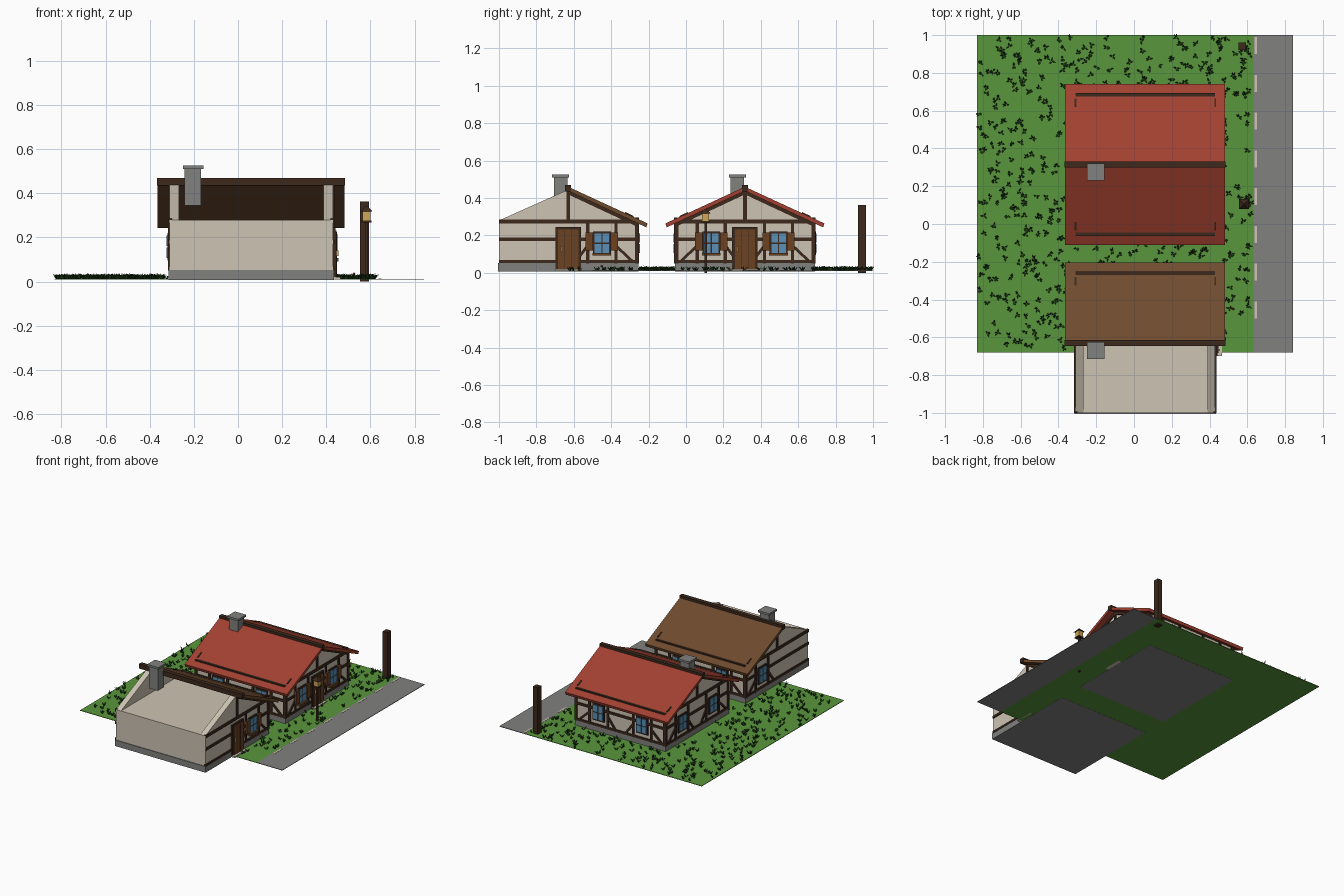
import bpy, bmesh, math, random
from mathutils import Matrix, Vector

cube = bpy.data.objects.get("Cube")
if cube:
    bpy.data.objects.remove(cube)
random.seed(4)


def material(name, *rgb):
    m = bpy.data.materials.new(name)
    m.use_nodes = True
    m.diffuse_color = (*rgb, 1)
    m.node_tree.nodes["Principled BSDF"].inputs["Base Color"].default_value = (*rgb, 1)
    return m


LAWN = material("lawn green", 0.10, 0.305, 0.045)
BLADE = material("dark grass", 0.013, 0.05, 0.008)
STONE = material("stone grey", 0.22, 0.22, 0.215)
PLASTER = material("cream plaster", 0.61, 0.55, 0.45)
TIMBER = material("dark timber", 0.045, 0.022, 0.012)
RED = material("red tile", 0.36, 0.052, 0.03)
BROWN = material("brown tile", 0.158, 0.07, 0.027)
WOOD = material("door wood", 0.15, 0.055, 0.016)
GLASS = material("window blue", 0.10, 0.28, 0.48)
GOLD = material("lantern gold", 0.62, 0.38, 0.10)

parts = {}


def part(name, mat):
    return parts.setdefault(name, (bmesh.new(), mat))[0]


# Axis-aligned box between two corners, optionally moved by a frame
def box(name, mat, x, y, z, frame=Matrix()):
    mid = Vector((sum(x) / 2, sum(y) / 2, sum(z) / 2))
    size = Matrix.Diagonal((x[1] - x[0], y[1] - y[0], z[1] - z[0], 1))
    bmesh.ops.create_cube(part(name, mat), size=1,
                          matrix=frame @ Matrix.Translation(mid) @ size)


# Straight timber lying on a wall, from a to b in (along, up)
def strut(name, frame, a, b, wide=0.02, mat=TIMBER, deep=(0.36, 0.378)):
    du, dz = b[0] - a[0], b[1] - a[1]
    length = math.hypot(du, dz)
    local = Matrix.Translation((a[0], 0, a[1])) @ Matrix.Rotation(-math.atan2(dz, du), 4, "Y")
    box(name, mat, (0, length), deep, (-wide / 2, wide / 2), frame @ local)


# Extrude a (y, z) outline along x
def prism(name, mat, x, outline):
    bm = part(name, mat)
    ends = [[bm.verts.new((px, y, z)) for y, z in outline] for px in x]
    n = len(outline)
    faces = [bm.faces.new(ends[0]), bm.faces.new(ends[1][::-1])]
    for i in range(n):
        j = (i + 1) % n
        faces.append(bm.faces.new((ends[0][i], ends[1][i], ends[1][j], ends[0][j])))
    bmesh.ops.recalc_face_normals(bm, faces=faces)


H = 0.37        # half width of a house
CX = 0.06       # house centre in x
EAVE, APEX = 0.28, 0.445


def window(house, frame, u, shutters):
    box(house + "window_frames", TIMBER, (u - .048, u + .048), (.36, .38), (.095, .22), frame)
    for du in (-.021, .021):
        for z in (.13, .185):
            box(house + "window_panes", GLASS, (u + du - .018, u + du + .018), (.37, .383),
                (z - .024, z + .024), frame)
    if shutters:
        box(house + "window_sills", WOOD, (u - .05, u + .05), (.36, .396), (.092, .106), frame)
        for du in (-.066, .066):
            box(house + "shutters", WOOD, (u + du - .02, u + du + .02), (.36, .39),
                (.118, .215), frame)


# Timber frame and windows of one wall; sides lists which halves are framed
def wall(house, cy, turn, sides, gable, door=False):
    frame = Matrix.Translation((CX, cy, 0)) @ Matrix.Rotation(math.radians(turn), 4, "Z")
    name = house + "timbers"
    rails = ((.06, .016), (.18, .018), (.275, .02))
    for z, wide in rails:
        strut(name, frame, (-H, z), (H, z), wide)
    if gable:
        strut(name, frame, (0, .27), (0, APEX - .005))
    else:
        strut(name, frame, (-H, .28), (H, .28), .03)
    for s in sides:
        strut(name, frame, (s * (H - .004), .05), (s * (H - .004), .275))
        for u in (.105, .255):
            strut(name, frame, (s * u, .05), (s * u, .275), .017)
        strut(name, frame, (s * .26, .14), (s * .345, .06), .015)
        strut(name, frame, (s * .1, .14), (s * .04, .06), .015)
        if gable:
            strut(name, frame, (s * H, .257), (0, .43))
        window(house, frame, s * .18, door)
    if door:
        box(house + "door_frame", TIMBER, (-.068, .068), (.36, .382), (.013, .245), frame)
        box(house + "door", WOOD, (-.054, .054), (.37, .387), (.013, .232), frame)
        for u in (-.018, .018):
            box(house + "door_grooves", TIMBER, (u - .0015, u + .0015), (.38, .3885),
                (.02, .225), frame)
        box(house + "door_handle", GOLD, (.034, .042), (.38, .396), (.115, .14), frame)
        box(house + "door_step", PLASTER, (-.07, .07), (.36, .405), (.009, .02), frame)


def build_house(house, cy, tile, complete):
    x0, x1 = CX - H, CX + H
    y0, y1 = cy - H, cy + H
    box(house + "foundation", STONE, (x0 - .005, x1 + .005), (y0 - .005, y1 + .005), (.008, .053))
    box(house + "walls", PLASTER, (x0, x1), (y0, y1), (.05, EAVE))
    for x in ((x0, x0 + .042), (x1 - .042, x1)):
        prism(house + "gables", PLASTER, x, [(y0, EAVE), (y1, EAVE), (cy, APEX)])
    both = (-1, 1)
    wall(house, cy, -90, both if complete else (-1,), True, door=True)
    wall(house, cy, 90, both if complete else (1,), True)
    wall(house, cy, 0, both, False)
    if complete:
        wall(house, cy, 180, both, False)
    # Roof slopes, ridge beam and chimney
    for s in (both if complete else (1,)):
        prism(house + "roof", tile, (-.365, .482),
              [(cy, .46), (cy + s * .425, .264), (cy + s * .418, .243), (cy, .438)])
        for x in (x0, x1):
            prism(house + "roof_pegs", TIMBER, (x - .005, x + .005),
                  [(cy + s * .305, .325), (cy + s * .35, .304), (cy + s * .35, .29),
                   (cy + s * .305, .31)])
    box(house + "ridge_beam", TIMBER, (-.367, .485), (cy - .016, cy + .016), (.436, .47))
    box(house + "chimney", STONE, (-.242, -.168), (cy - .077, cy - .004), (.345, .512))
    box(house + "chimney_cap", STONE, (-.25, -.157), (cy - .086, cy + .005), (.51, .525))


build_house("red_house_", 0.315, RED, True)
build_house("brown_house_", -0.63, BROWN, False)

# Lawn, road and lane marks
box("lawn", LAWN, (-.83, .632), (-.68, 1), (.009, .013))
box("road", STONE, (.632, .843), (-.68, 1), (.009, .013))
for i in range(8):
    y = -.5 + i * .2
    box("lane_marks", PLASTER, (.637, .65), (y, y + .09), (.012, .0145))

# Tall post and lantern on a pole
box("tall_post", TIMBER, (.553, .593), (.92, .962), (0, .362))
LX, LY = 0.582, 0.105
box("lantern_pole", TIMBER, (LX - .007, LX + .007), (LY - .007, LY + .007), (0, .275))
box("lantern_base", TIMBER, (LX - .022, LX + .022), (LY - .022, LY + .022), (.268, .277))
box("lantern_light", GOLD, (LX - .019, LX + .019), (LY - .019, LY + .019), (.277, .318))
bmesh.ops.create_cone(part("lantern_roof", TIMBER), cap_ends=True, segments=4,
                      radius1=.038, radius2=.006, depth=.025,
                      matrix=Matrix.Translation((LX, LY, .33)) @ Matrix.Rotation(math.pi / 4, 4, "Z"))

# Small red flower
bmesh.ops.create_icosphere(part("flower", RED), subdivisions=1, radius=.007,
                           matrix=Matrix.Translation((.525, -.45, .035)))

# Grass tufts scattered over the open lawn
grass = part("grass_tufts", BLADE)
planted = 0
while planted < 430:
    x, y = random.uniform(-.825, .625), random.uniform(-.67, .99)
    if abs(x - CX) < .39 and (abs(y - .315) < .39 or abs(y + .63) < .39):
        continue
    planted += 1
    for k in range(5):
        a = random.uniform(0, math.tau)
        out = Vector((math.cos(a), math.sin(a), 0))
        side = Vector((-out.y, out.x, 0)) * .0035
        root = Vector((x, y, .012)) + out * .003
        bend = root + out * .007 + Vector((0, 0, random.uniform(.009, .015)))
        tip = bend + out * random.uniform(.004, .012) + Vector((0, 0, random.uniform(.004, .012)))
        v = [grass.verts.new(p) for p in (root - side, root + side, bend + side, tip, bend - side)]
        grass.faces.new(v)

# Turn every part into an object
for name, (bm, mat) in parts.items():
    mesh = bpy.data.meshes.new(name)
    bm.to_mesh(mesh)
    bm.free()
    mesh.materials.append(mat)
    bpy.context.collection.objects.link(bpy.data.objects.new(name, mesh))
